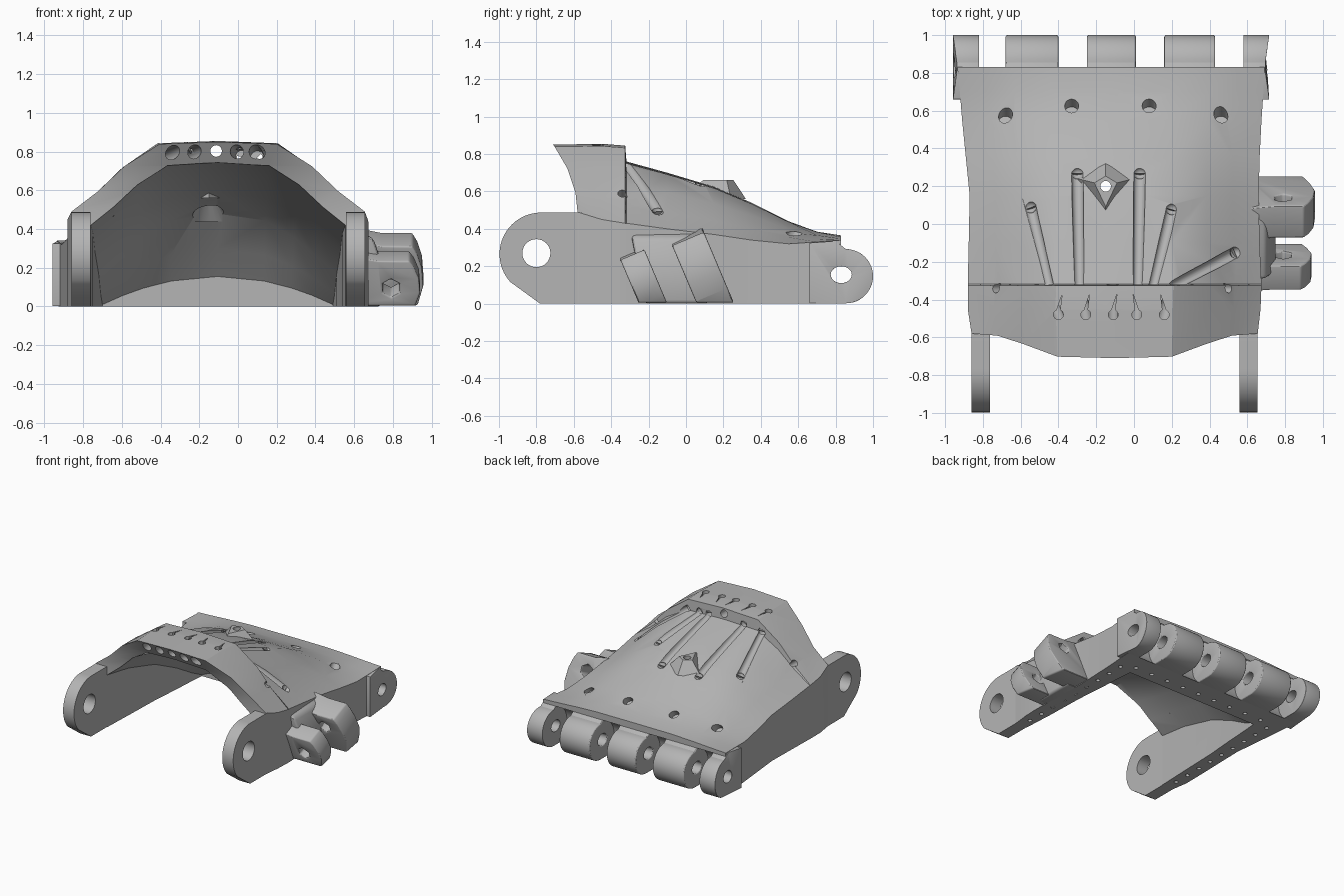
import bpy, bmesh, math
from mathutils import Vector

if "Cube" in bpy.data.objects:
    bpy.data.objects.remove(bpy.data.objects["Cube"])

grey = bpy.data.materials.new("plain grey")
grey.use_nodes = True
grey.diffuse_color = (0.46, 0.46, 0.46, 1)
grey.node_tree.nodes["Principled BSDF"].inputs["Base Color"].default_value = (0.46, 0.46, 0.46, 1)

X, Y, Z = Vector((1, 0, 0)), Vector((0, 1, 0)), Vector((0, 0, 1))


def finish(bm, name):
    bmesh.ops.recalc_face_normals(bm, faces=bm.faces)
    mesh = bpy.data.meshes.new(name)
    bm.to_mesh(mesh)
    bm.free()
    mesh.materials.append(grey)
    ob = bpy.data.objects.new(name, mesh)
    bpy.context.scene.collection.objects.link(ob)
    return ob


def activate(ob):
    bpy.ops.object.select_all(action='DESELECT')
    ob.select_set(True)
    bpy.context.view_layer.objects.active = ob


def cut(ob, cutter, keep=False):
    cutter.hide_render = True
    mod = ob.modifiers.new("cut", 'BOOLEAN')
    mod.operation, mod.solver, mod.object = 'DIFFERENCE', 'EXACT', cutter
    mod.use_self = True
    activate(ob)
    bpy.ops.object.modifier_apply(modifier=mod.name)
    if not keep:
        bpy.data.objects.remove(cutter)


def smooth(ob, bevel=0):
    activate(ob)
    if bevel:
        mod = ob.modifiers.new("soft edges", 'BEVEL')
        mod.width, mod.segments, mod.limit_method = bevel, 3, 'ANGLE'
        mod.angle_limit = math.radians(40)
        bpy.ops.object.modifier_apply(modifier=mod.name)
    bpy.ops.object.shade_smooth_by_angle(angle=math.radians(28))


def prism(bm, pts, origin, a, b, depth):
    """Extrude a flat outline, given on axes a and b, along depth."""
    low = [bm.verts.new(Vector(origin) + a * p + b * q) for p, q in pts]
    high = [bm.verts.new(v.co + depth) for v in low]
    n = len(pts)
    bm.faces.new(low)
    bm.faces.new(high[::-1])
    for i in range(n):
        j = (i + 1) % n
        bm.faces.new((low[i], high[i], high[j], low[j]))


def arc(cx, cy, r, start, end, steps=20):
    angles = [math.radians(start + (end - start) * i / steps) for i in range(steps + 1)]
    return [(cx + r * math.cos(t), cy + r * math.sin(t)) for t in angles]


def tube(bm, p, q, r, r2=None, sides=20):
    p, q = Vector(p), Vector(q)
    turn = (q - p).to_track_quat('Z', 'Y').to_matrix().to_4x4()
    turn.translation = (p + q) / 2
    bmesh.ops.create_cone(bm, cap_ends=True, segments=sides, radius1=r,
                          radius2=r if r2 is None else r2, depth=(q - p).length, matrix=turn)


def mix(a, b, t):
    return a + (b - a) * t


# Arch section as (sideways fraction, rise fraction)
half = [(-1, 0), (-.82, .29), (-.64, .65), (-.4, .97)]
ARCH = half + [(0, 1)] + [(-u, h) for u, h in half[::-1]]


def loft(name, stations, floor, rounding=0):
    """Skin arch sections; rounding blends them to a parabola toward the back."""
    bm = bmesh.new()
    rows = []
    for k, (y, lean, xl, xr, zs, zc) in enumerate(stations):
        mid, wide = (xl + xr) / 2, (xr - xl) / 2
        t = rounding * k / (len(stations) - 1)
        row = [(xl, y, floor)]
        row += [(mid + u * wide, y + lean * h * h, zs + mix(h, 1 - u * u, t) * (zc - zs))
                for u, h in ARCH]
        rows.append([bm.verts.new(c) for c in row + [(xr, y, floor)]])
    n = len(rows[0])
    for r, s in zip(rows, rows[1:]):
        for i in range(n):
            j = (i + 1) % n
            bm.faces.new((r[i], r[j], s[j], s[i]))
    for r in (rows[0], rows[-1]):
        for i in range(n // 2):
            strip = [r[i], r[i + 1], r[n - 2 - i], r[n - 1 - i]]
            bm.faces.new(list(dict.fromkeys(strip)))
    return finish(bm, name)


# Stations: y, lean, left edge, right edge, side height, crown height
OUTER = [(-.58, -.13, -.86, .655, .49, .85), (-.45, 0, -.88, .67, .45, .855),
         (-.325, 0, -.88, .675, .43, .845), (-.318, 0, -.88, .675, .43, .76),
         (-.1, 0, -.875, .665, .4, .7), (.15, 0, -.87, .66, .37, .625),
         (.35, 0, -.89, .665, .34, .54), (.55, 0, -.91, .675, .32, .44),
         (.7, 0, -.922, .685, .33, .385), (.83, 0, -.935, .692, .34, .365)]
INNER = [(-.8, 0, -.76, .555, .42, .75), (-.58, 0, -.76, .555, .42, .74),
         (-.32, 0, -.75, .54, .38, .67), (0, 0, -.74, .53, .29, .59),
         (.25, 0, -.72, .51, .17, .48), (.42, 0, -.71, .5, .07, .3),
         (.54, 0, -.7, .49, .01, .155)]


def surface(x, y):
    for a, b in zip(OUTER, OUTER[1:]):
        if a[0] <= y <= b[0]:
            xl, xr, zs, zc = (mix(p, q, (y - a[0]) / (b[0] - a[0])) for p, q in zip(a[2:], b[2:]))
    u = (2 * x - xl - xr) / (xr - xl)
    for (u0, h0), (u1, h1) in zip(ARCH, ARCH[1:]):
        if u0 <= u <= u1:
            return zs + mix(h0, h1, (u - u0) / (u1 - u0)) * (zc - zs)


# Main arched shell
shell = loft("arched_shell", OUTER, 0)
cut(shell, loft("cavity_cutter", INNER, -.05, 1))

# Clearance round the hinge line
bm = bmesh.new()
tube(bm, (-1.1, .86, .14), (1.1, .86, .14), .175, sides=48)
cut(shell, finish(bm, "hinge_cutter"))

# Raised diamond boss on the crown
bm = bmesh.new()
diamond = [(0, -.24), (.15, .04), (0, .12), (-.15, .04)]
prism(bm, diamond, (-.15, .2, .56), X, Y, Z * .1)
for v in bm.verts:
    if v.co.z > .6:
        v.co.x = mix(-.15, v.co.x, .4)
        v.co.y = mix(.2, v.co.y, .45)
boss = finish(bm, "diamond_boss")
bm = bmesh.new()
tube(bm, (-.15, .2, .4), (-.15, .2, .9), .028)
boss_hole = finish(bm, "boss_hole_cutter")
bm = bmesh.new()
tube(bm, (-.15, .2, .44), (-.15, .2, .57), .11, .025)
recess = finish(bm, "recess_cutter")
cut(boss, recess, True)
cut(boss, boss_hole, True)
cut(shell, recess)
cut(shell, boss_hole)
smooth(boss)

# Cord channels: front x, collar back x, end x, end y
for front, back, ex, ey in [(-.32, -.45, -.55, .09), (-.215, -.29, -.3, .27),
                            (-.01, .02, .03, .27), (.09, .1, .2, .08), (.09, .2, .54, -.15)]:
    bm = bmesh.new()
    start = (back, -.33, surface(back, -.31) + .018)
    end = (ex, ey, surface(ex, ey) + .012)
    tube(bm, (front, -.73, .803), start, .034)
    cut(shell, finish(bm, "cord_hole_cutter"))
    bm = bmesh.new()
    tube(bm, start, end, .026, .032)
    cap = bmesh.ops.create_uvsphere(bm, u_segments=16, v_segments=8, radius=.033)
    bmesh.ops.translate(bm, verts=cap["verts"], vec=end)
    cut(shell, finish(bm, "groove_cutter"))

# Centre cord hole, keyholes, screw pockets and rim pin holes
bm = bmesh.new()
tube(bm, (-.113, -.75, .803), (-.113, -.3, .803), .03)
cut(shell, finish(bm, "centre_cord_cutter"))
bm = bmesh.new()
for x in (-.4, -.255, -.11, .015, .16):
    tip = (.02 if x < -.1 else -.02, .11)
    prism(bm, arc(0, 0, .026, 110, 430, 18) + [tip], (x, -.48, .79), X, Y, Z * .1)
for x, y in [(-.68, .57), (-.33, .62), (.08, .62), (.46, .57)]:
    z = surface(x, y)
    tube(bm, (x, y + .05, z + .06), (x, y - .03, z - .05), .037)
for x, side in [(-.73, -1), (.5, 1)]:
    z = surface(x, -.34)
    tube(bm, (x + side * .1, -.34, z + .08), (x - side * .1, -.34, z - .08), .025)
for i in range(9):
    y = -.48 + .13 * i
    for x in (-.81, .6):
        tube(bm, (x, y, -.02), (x, y, .03), .016, sides=12)
    x = -.7 + .15 * i
    tube(bm, (x, .62, -.02), (x, .62, .03), .016, sides=12)
cut(shell, finish(bm, "hole_cutter"))
smooth(shell)

# Hinge knuckles along the back; the outer ones splay with the walls
bm = bmesh.new()
tube(bm, (-1.1, .83, .155), (1.1, .83, .155), .045, sides=24)
for v in bm.verts:
    v.co.y = .83 + (v.co.y - .83) * 1.25
pin = finish(bm, "hinge_pin_cutter")
outline = arc(.855, .147, .145, -90, 90, 24) + [(.8, .335), (.66, .325), (.66, .002)]
for i, (x0, x1) in enumerate([(-.935, -.82), (-.68, -.4), (-.25, .01), (.16, .43), (.58, .692)]):
    bm = bmesh.new()
    prism(bm, outline, (x0, 0, 0), Y, Z, X * (x1 - x0))
    for v in bm.verts:
        if not -.9 < v.co.x < .6:
            v.co.x += math.copysign((v.co.y - .83) * .14, v.co.x)
    knuckle = finish(bm, "hinge_knuckle_%d" % (i + 1))
    cut(knuckle, pin, True)
    smooth(knuckle, .01)
bpy.data.objects.remove(pin)

# Wrist arms at the front
bm = bmesh.new()
tube(bm, (-1.1, -.8, .27), (1.1, -.8, .27), .075, sides=32)
wrist_hole = finish(bm, "wrist_hole_cutter")
outline = arc(-.775, .265, .222, 90, 222, 24) + [(-.78, 0), (-.56, 0), (-.56, .487)]
for name, x in (("right_wrist_arm", -.86), ("left_wrist_arm", .558)):
    bm = bmesh.new()
    prism(bm, outline, (x, 0, 0), Y, Z, X * .097)
    arm = finish(bm, name)
    cut(arm, wrist_hole, True)
    smooth(arm)
bpy.data.objects.remove(wrist_hole)

# Tilted thumb hinge lugs on the left wall
axis, lean = Vector((0, .92, .39)), Vector((0, -.39, .92))
bm = bmesh.new()
pivot = Vector((.79, -.3, .09))
tube(bm, pivot - axis * .3, pivot + axis * .8, .05, sides=6)
thumb_pin = finish(bm, "thumb_pin_cutter")
tongue = [(.58, -.28), (.88, -.28), (.93, -.16), (.957, -.06), (.95, .04),
          (.925, .12), (.9, .165), (.74, .165), (.58, .2)]
for name, y, z, thick, scale in (("thumb_lug_back", .075, .195, .185, 1),
                                 ("thumb_lug_front", -.235, .14, .14, .8)):
    bm = bmesh.new()
    outline = [(p - (1 - scale) * .08, q * scale) for p, q in tongue]
    prism(bm, outline, Vector((0, y, z)) - axis * thick / 2, X, lean, axis * thick)
    hit = bmesh.ops.bisect_plane(bm, geom=bm.verts[:] + bm.edges[:] + bm.faces[:],
                                 plane_co=(0, 0, .005), plane_no=-Z, clear_outer=True)
    rim = [e for e in hit["geom_cut"] if isinstance(e, bmesh.types.BMEdge)]
    bmesh.ops.edgeloop_fill(bm, edges=rim)
    lug = finish(bm, name)
    cut(lug, thumb_pin, True)
    smooth(lug, .03)
bpy.data.objects.remove(thumb_pin)

# Web joining the thumb lugs to the wall
bm = bmesh.new()
prism(bm, [(.58, 0), (.74, 0), (.75, .2), (.7, .35), (.58, .42)], (0, -.22, 0), X, Z, Y * .34)
for v in bm.verts:
    v.co.y -= v.co.z * .2
smooth(finish(bm, "thumb_web"), .02)
